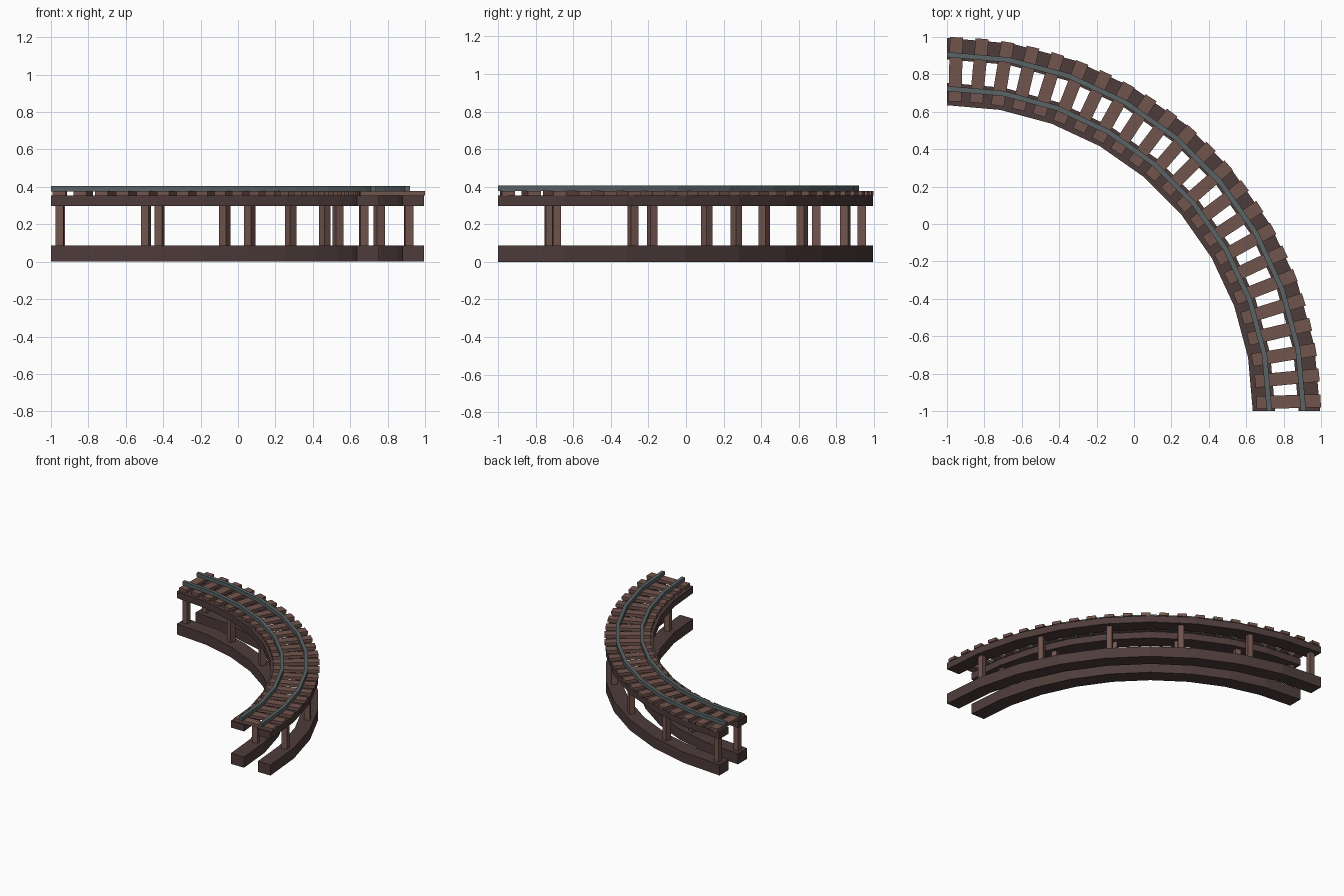
import bpy, bmesh, math
from mathutils import Matrix, Vector

if "Cube" in bpy.data.objects:
    bpy.data.objects.remove(bpy.data.objects["Cube"])

CENTRE = Vector((-1.0, -1.0, 0.0))   # centre of the quarter-circle bend
SEGMENTS = 9


def material(name, rgb):
    m = bpy.data.materials.new(name)
    m.diffuse_color = (*rgb, 1)
    m.use_nodes = True
    m.node_tree.nodes["Principled BSDF"].inputs["Base Color"].default_value = m.diffuse_color
    return m


DARK = material("dark_wood", (0.075, 0.045, 0.043))
WOOD = material("wood", (0.17, 0.09, 0.075))
STEEL = material("steel", (0.10, 0.125, 0.13))


def finish(name, bm, mat):
    bmesh.ops.recalc_face_normals(bm, faces=bm.faces[:])
    me = bpy.data.meshes.new(name)
    bm.to_mesh(me)
    bm.free()
    me.materials.append(mat)
    ob = bpy.data.objects.new(name, me)
    bpy.context.collection.objects.link(ob)
    return ob


def curved_bar(name, r0, r1, z0, z1, mat):
    """Rectangular section swept round the bend in flat segments."""
    bm = bmesh.new()
    rings = []
    for i in range(SEGMENTS + 1):
        a = math.pi / 2 * i / SEGMENTS
        d = Vector((math.sin(a), math.cos(a), 0))
        rings.append([bm.verts.new(CENTRE + d * r + Vector((0, 0, z)))
                      for r, z in ((r0, z0), (r1, z0), (r1, z1), (r0, z1))])
    for p, q in zip(rings, rings[1:]):
        for k in range(4):
            n = (k + 1) % 4
            bm.faces.new((p[k], p[n], q[n], q[k]))
    bm.faces.new(rings[0])
    bm.faces.new(rings[-1])
    return finish(name, bm, mat)


def radial_boxes(name, angles, r0, r1, width, z0, z1, mat):
    """Boxes repeated round the bend, each pointing away from its centre."""
    bm = bmesh.new()
    for a in angles:
        m = (Matrix.Translation(CENTRE) @ Matrix.Rotation(-a, 4, 'Z')
             @ Matrix.Translation((0, (r0 + r1) / 2, (z0 + z1) / 2))
             @ Matrix.Diagonal((width, r1 - r0, z1 - z0, 1)))
        bmesh.ops.create_cube(bm, size=1, matrix=m)
    return finish(name, bm, mat)


post_angles = [0.0275 + 0.2765 * i for i in range(6)]
tie_angles = [0.0255 + 0.069 * i for i in range(23)]

# Beams, posts and rails for the inner and outer side
for side, b0, b1, rail in (("inner", 1.635, 1.755, 1.724), ("outer", 1.88, 1.995, 1.906)):
    mid = (b0 + b1) / 2
    curved_bar(side + "_ground_beam", b0, b1, 0.0, 0.087, DARK)
    curved_bar(side + "_deck_beam", b0, b1, 0.298, 0.353, DARK)
    radial_boxes(side + "_posts", post_angles, mid - 0.0225, mid + 0.0225,
                 0.043, 0.087, 0.298, WOOD)
    curved_bar(side + "_rail", rail - 0.014, rail + 0.014, 0.376, 0.406, STEEL)

# Cross ties under the rails
radial_boxes("cross_ties", tie_angles, 1.655, 1.999, 0.07, 0.353, 0.377, WOOD)
